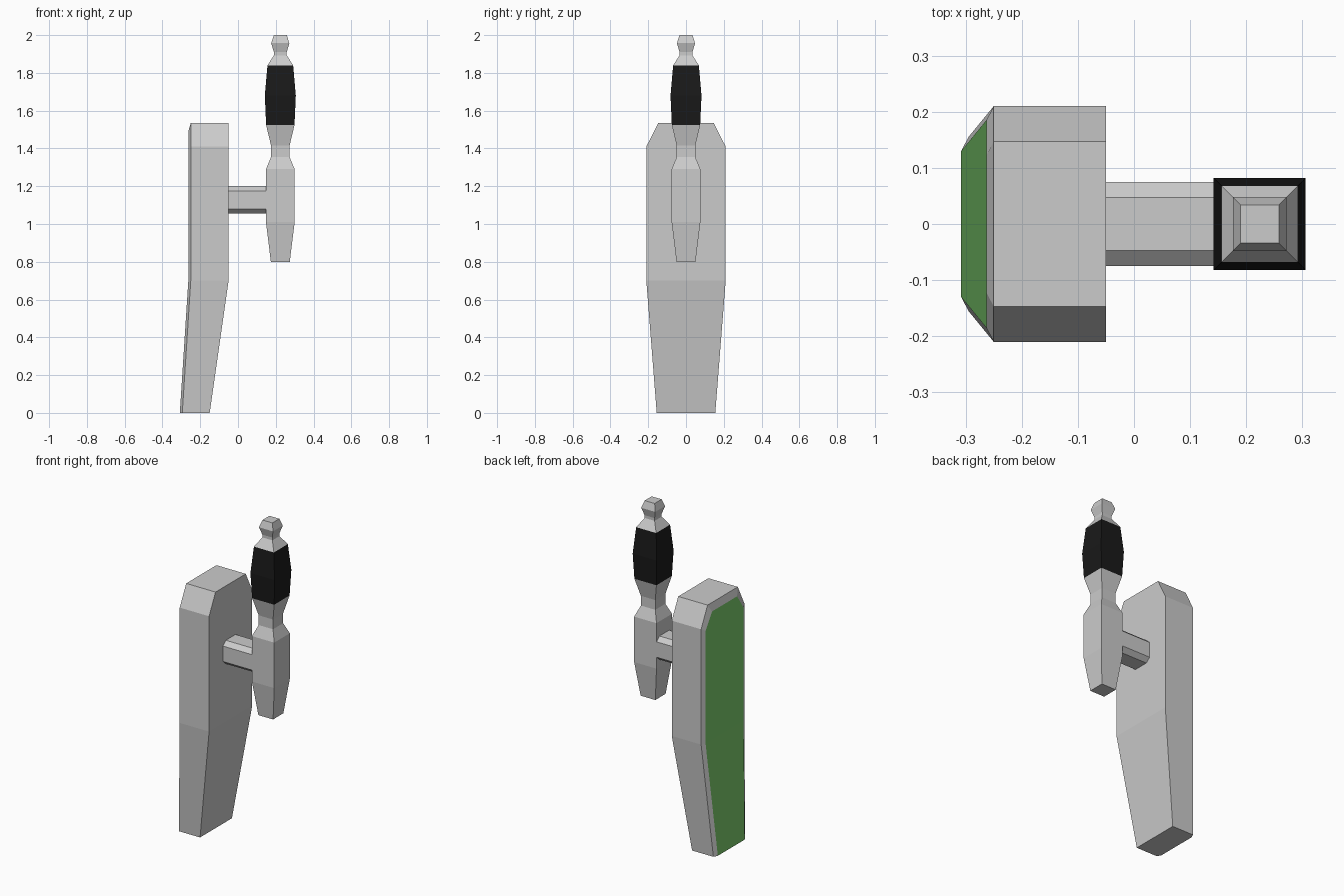
import bpy, bmesh

if "Cube" in bpy.data.objects:
    bpy.data.objects.remove(bpy.data.objects["Cube"])


def material(name, color):
    m = bpy.data.materials.new(name)
    m.diffuse_color = color
    m.use_nodes = True
    m.node_tree.nodes["Principled BSDF"].inputs["Base Color"].default_value = m.diffuse_color
    return m


def loft(name, loops, mat=None, cap_mat=None):
    """Skin a stack of equal-length point loops and cap both ends."""
    bm = bmesh.new()
    rings = [[bm.verts.new(p) for p in loop] for loop in loops]
    n = len(rings[0])
    for a, b in zip(rings, rings[1:]):
        for i in range(n):
            j = (i + 1) % n
            bm.faces.new((a[i], a[j], b[j], b[i]))
    bm.faces.new(rings[0][::-1])
    end = bm.faces.new(rings[-1])
    mesh = bpy.data.meshes.new(name)
    if cap_mat:
        end.material_index = 1
        mesh.materials.append(None)
        mesh.materials.append(cap_mat)
    elif mat:
        mesh.materials.append(mat)
    # split faces that bend at the lower edge of the upright part
    bmesh.ops.recalc_face_normals(bm, faces=bm.faces)
    bm.to_mesh(mesh)
    bm.free()
    obj = bpy.data.objects.new(name, mesh)
    bpy.context.collection.objects.link(obj)
    return obj


def outline(half):
    """Mirror a half outline of (y, z) points across y = 0."""
    return half + [(-y, z) for y, z in reversed(half)]


green = material("green", (0.2, 0.6, 0.15, 1))
black = material("black", (0.01, 0.01, 0.01, 1))

# Bent back plate: right face, rim and inset green face, each with its own bend
outer = [(0.155, 0), (0.21, 0.7), (0.21, 1.41), (0.147, 1.535)]
inner = [(0.13, 0), (0.185, 0.7), (0.185, 1.395), (0.122, 1.49)]


def plate_loop(half, x_low, x_high):
    return [(x_low if z == 0 else x_high, y, z) for y, z in outline(half)]


loops = [plate_loop(outer, -0.15, -0.05),
         plate_loop(outer, -0.295, -0.25),
         plate_loop(inner, -0.308, -0.263)]
plate = loft("back_plate", loops, cap_mat=green)

# Cut both bent caps across the bend so every face is flat
bm = bmesh.new()
bm.from_mesh(plate.data)
for face in [f for f in bm.faces if len(f.verts) == 8]:
    bend = [v for v in face.verts if abs(v.co.z - 0.7) < 1e-4]
    bmesh.utils.face_split(face, bend[0], bend[1])
bm.to_mesh(plate.data)
bm.free()

# Chamfered connecting bar
bar = outline([(0.047, 1.055), (0.075, 1.08), (0.075, 1.175), (0.047, 1.2)])
loft("connecting_bar", [[(x, y, z) for y, z in bar] for x in (-0.06, 0.16)])


# Square turned handle: (half width, z) profiles
def square_turning(name, profile, mat=None):
    cx = 0.224
    corners = ((-1, -1), (1, -1), (1, 1), (-1, 1))
    loft(name, [[(cx + sx * r, sy * r, z) for sx, sy in corners]
                for r, z in profile], mat)


square_turning("handle_lower", [(0.05, 0.80), (0.076, 1.01), (0.076, 1.29),
                                (0.049, 1.355), (0.049, 1.415), (0.075, 1.523)])
square_turning("handle_grip", [(0.075, 1.523), (0.082, 1.68), (0.068, 1.84)], black)
square_turning("handle_finial", [(0.068, 1.84), (0.034, 1.893), (0.034, 1.91),
                                 (0.048, 1.957), (0.034, 2.0)])
